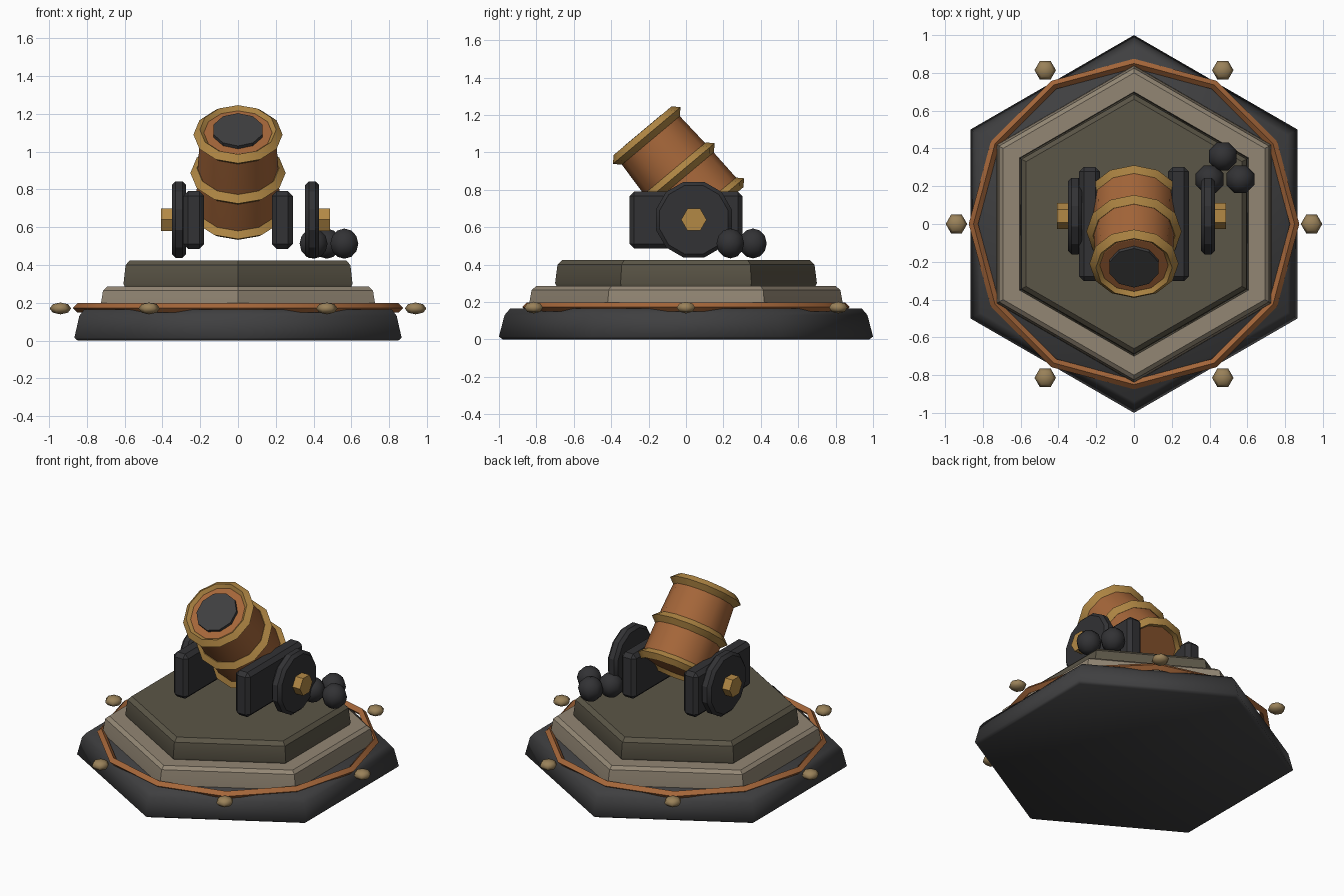
import bpy
import bmesh
from math import radians, pi, sin, cos
from mathutils import Matrix, Vector

if "Cube" in bpy.data.objects:
    bpy.data.objects.remove(bpy.data.objects["Cube"])


def material(name, *rgb):
    m = bpy.data.materials.new(name)
    m.use_nodes = True
    m.diffuse_color = (*rgb, 1)
    bsdf = next(n for n in m.node_tree.nodes if n.type == "BSDF_PRINCIPLED")
    bsdf.inputs["Base Color"].default_value = (*rgb, 1)
    return m


slate = material("dark slate", 0.05, 0.05, 0.052)
iron = material("black iron", 0.032, 0.032, 0.035)
pale_stone = material("pale stone", 0.29, 0.24, 0.175)
dark_stone = material("dark stone", 0.105, 0.092, 0.063)
copper = material("copper", 0.38, 0.135, 0.042)
brass = material("brass", 0.45, 0.25, 0.06)
old_brass = material("aged brass", 0.32, 0.22, 0.10)


def finish(name, bm, mat, matrix, smooth=35):
    bmesh.ops.remove_doubles(bm, verts=bm.verts, dist=0.0001)
    bmesh.ops.recalc_face_normals(bm, faces=bm.faces)
    bm.transform(matrix)
    mesh = bpy.data.meshes.new(name)
    bm.to_mesh(mesh)
    bm.free()
    mesh.materials.append(mat)
    obj = bpy.data.objects.new(name, mesh)
    bpy.context.collection.objects.link(obj)
    bpy.ops.object.select_all(action="DESELECT")
    obj.select_set(True)
    bpy.context.view_layer.objects.active = obj
    bpy.ops.object.shade_smooth_by_angle(angle=radians(smooth))
    return obj


def lathe(name, profile, sides, mat, matrix=Matrix(), turn=0.0, closed=False, smooth=35):
    """Turn (radius, height) points round z; open profiles get flat end caps."""
    bm = bmesh.new()
    rings = []
    for r, z in profile:
        angles = [2 * pi * i / sides + turn for i in range(sides)]
        rings.append([bm.verts.new((r * cos(a), r * sin(a), z)) for a in angles])
    pairs = list(zip(rings, rings[1:]))
    if closed:
        pairs.append((rings[-1], rings[0]))
    else:
        bm.faces.new(rings[0])
        bm.faces.new(rings[-1])
    for low, high in pairs:
        for i in range(sides):
            j = (i + 1) % sides
            bm.faces.new((low[i], low[j], high[j], high[i]))
    return finish(name, bm, mat, matrix, smooth)


def hoop(name, major, minor, z, mat, matrix=Matrix()):
    profile = [(major + minor, z), (major, z + minor), (major - minor, z), (major, z - minor)]
    return lathe(name, profile, 12, mat, matrix, closed=True)


def ball(name, sides, rings, radius, mat, location, squash=1.0, turn=0.0):
    bm = bmesh.new()
    bmesh.ops.create_uvsphere(bm, u_segments=sides, v_segments=rings, radius=radius)
    matrix = (Matrix.Translation(location) @ Matrix.Diagonal((1, 1, squash, 1))
              @ Matrix.Rotation(turn, 4, "Z"))
    return finish(name, bm, mat, matrix, 80)


# Stepped hexagonal plinth
lathe("base_step", [(0.98, 0), (1.0, 0.015), (0.97, 0.13), (0.94, 0.165)],
      6, slate, turn=pi / 2, smooth=65)
lathe("middle_step", [(0.84, 0.16), (0.837, 0.2), (0.825, 0.265), (0.80, 0.285)],
      6, pale_stone, turn=pi / 2)
lathe("top_step", [(0.69, 0.28), (0.70, 0.30), (0.687, 0.40), (0.66, 0.425)],
      6, dark_stone, turn=pi / 2)

# Trim hoop and studs round the base
hoop("base_trim", 0.85, 0.025, 0.173, copper)
for k in range(6):
    a = k * pi / 3
    ball(f"stud_{k + 1}", 6, 4, 0.057, old_brass,
         (0.94 * cos(a), 0.94 * sin(a), 0.17), 0.55, pi / 2)

# Carriage cheeks
for side, name in ((1, "left"), (-1, "right")):
    bm = bmesh.new()
    bmesh.ops.create_cube(bm, size=1)
    bm.transform(Matrix.Diagonal((0.11, 0.605, 0.305, 1)))
    bmesh.ops.bevel(bm, geom=bm.edges[:], offset=0.025, segments=1, affect="EDGES")
    finish(f"{name}_cheek", bm, iron, Matrix.Translation((side * 0.235, 0, 0.638)), 30)

# Wheels and hexagonal hubs, turned to lie along x
for x, side, name in ((0.3925, 1, "left"), (-0.3125, -1, "right")):
    place = Matrix.Translation((x, 0.042, 0.64)) @ Matrix.Rotation(side * pi / 2, 4, "Y")
    lathe(f"{name}_wheel", [(0.19, -0.0375), (0.21, -0.018), (0.21, 0.018), (0.19, 0.0375)],
          12, iron, place, turn=pi / 12, smooth=25)
    lathe(f"{name}_hub", [(0.068, 0), (0.068, 0.094)], 6, brass, place, turn=pi / 2)

# Tilted barrel, with the muzzle at local z = 0
tilt = Matrix.Translation((0, -0.21, 1.09)) @ Matrix.Rotation(radians(40), 4, "X")
lathe("barrel", [(0.20, -0.52), (0.222, -0.50), (0.215, -0.26), (0.20, 0), (0.178, 0.015)],
      12, copper, tilt, turn=pi / 12 * 2)
lathe("bore", [(0.135, -0.05), (0.135, 0.035)], 10, slate, tilt, turn=pi / 10)
for name, major, z in (("muzzle", 0.202, 0), ("middle", 0.218, -0.265), ("breech", 0.218, -0.51)):
    hoop(f"{name}_band", major, 0.034, z, brass, tilt)

# Pile of shot
for k, spot in enumerate([(0.47, 0.358), (0.40, 0.237), (0.563, 0.237)]):
    ball(f"shot_{k + 1}", 8, 6, 0.08, iron, Vector((*spot, 0.513)), turn=pi / 8)
